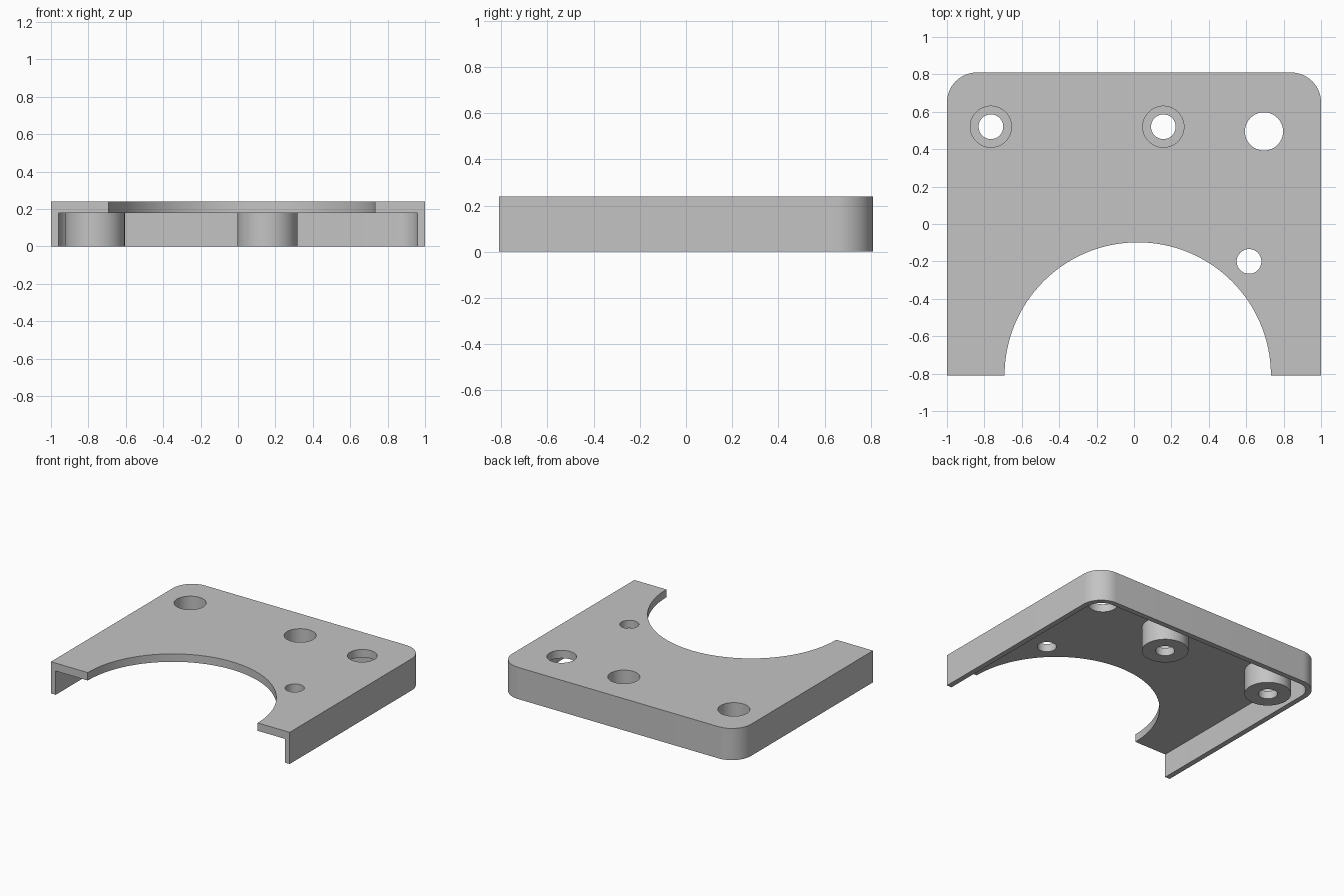
import bpy
from math import cos, sin, pi, radians

cube = bpy.data.objects.get("Cube")
if cube:
    bpy.data.objects.remove(cube, do_unlink=True)

HEIGHT, ROOF, WALL = 0.24, 0.18, 0.04
HALF_X, HALF_Y, CORNER = 1.0, 0.81, 0.16
BOSS_Y = 0.52
BOSS_XS = (-0.765, 0.157)

grey = bpy.data.materials.new("light grey")
grey.use_nodes = True
colour = (0.55, 0.55, 0.55, 1)
grey.diffuse_color = colour
grey.node_tree.nodes["Principled BSDF"].inputs["Base Color"].default_value = colour


def prism(name, outline, z0, z1):
    """Solid with the given counter-clockwise outline."""
    n = len(outline)
    verts = [(x, y, z) for z in (z0, z1) for x, y in outline]
    faces = [tuple(reversed(range(n))), tuple(range(n, 2 * n))]
    faces += [(i, (i + 1) % n, (i + 1) % n + n, i + n) for i in range(n)]
    mesh = bpy.data.meshes.new(name)
    mesh.from_pydata(verts, [], faces)
    mesh.materials.append(grey)
    obj = bpy.data.objects.new(name, mesh)
    bpy.context.collection.objects.link(obj)
    return obj


def arc(cx, cy, r, start, end, steps):
    return [(cx + r * cos(start + (end - start) * i / steps),
             cy + r * sin(start + (end - start) * i / steps)) for i in range(steps + 1)]


def cylinder(name, x, y, r, z0, z1, sides=64):
    return prism(name, arc(x, y, r, 0, 2 * pi, sides)[:-1], z0, z1)


def rounded_back(half_x, front, back, r):
    """Rectangle whose two back corners are rounded."""
    return ([(-half_x, front), (half_x, front)]
            + arc(half_x - r, back - r, r, 0, pi / 2, 16)
            + arc(r - half_x, back - r, r, pi / 2, pi, 16))


def combine(target, tool, operation):
    mod = target.modifiers.new(operation, 'BOOLEAN')
    mod.operation, mod.object, mod.solver = operation, tool, 'EXACT'
    bpy.context.view_layer.objects.active = target
    bpy.ops.object.modifier_apply(modifier=mod.name)
    bpy.data.objects.remove(tool, do_unlink=True)


# Cover: top plate with side and back walls, open at the front and below
cover = prism("cover_plate", rounded_back(HALF_X, -HALF_Y, HALF_Y, CORNER), 0, HEIGHT)
cavity = prism("cavity", rounded_back(HALF_X - WALL, -1, HALF_Y - WALL, CORNER - WALL), -0.1, ROOF)
combine(cover, cavity, 'DIFFERENCE')

# Screw bosses under the plate, counterbored from above
for x in BOSS_XS:
    combine(cover, cylinder("boss", x, BOSS_Y, 0.16, 0, ROOF + 0.03), 'UNION')
for x in BOSS_XS:
    combine(cover, cylinder("counterbore", x, BOSS_Y, 0.11, 0.06, 0.4), 'DIFFERENCE')
    combine(cover, cylinder("screw_hole", x, BOSS_Y, 0.066, -0.1, 0.4), 'DIFFERENCE')

# Plain holes and the large round cutout at the front
for x, y, r, sides in ((0.695, 0.495, 0.102, 64), (0.615, -0.2, 0.066, 64), (0.02, -HALF_Y, 0.712, 128)):
    combine(cover, cylinder("hole", x, y, r, 0.1, 0.4, sides), 'DIFFERENCE')

bpy.ops.object.select_all(action='DESELECT')
cover.select_set(True)
bpy.context.view_layer.objects.active = cover
bpy.ops.object.shade_smooth_by_angle(angle=radians(30))
